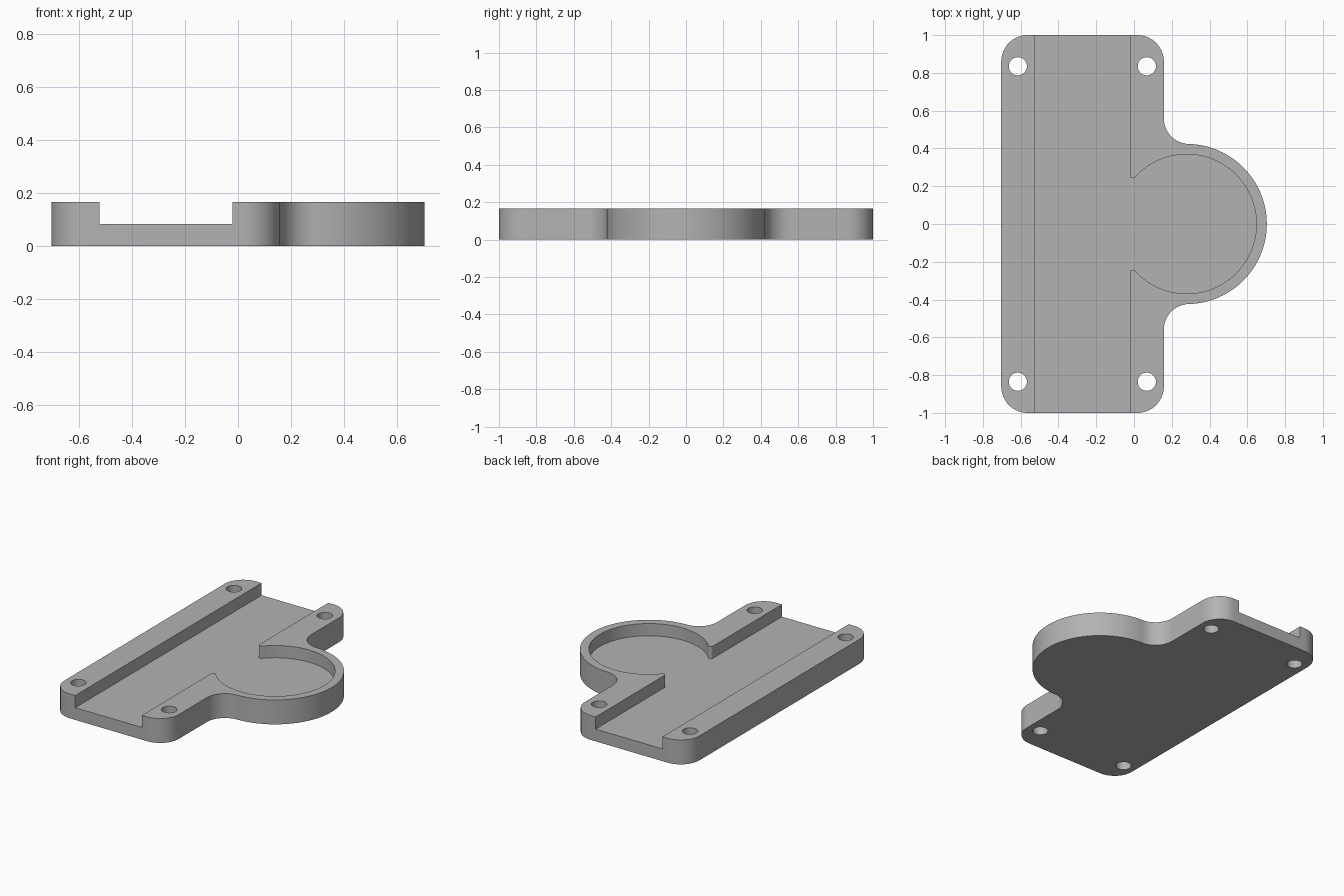
import bpy, bmesh
from math import cos, sin, pi, sqrt, atan2

if "Cube" in bpy.data.objects:
    bpy.data.objects.remove(bpy.data.objects["Cube"], do_unlink=True)

LEFT, RIGHT, LENGTH = -0.703, 0.158, 1.0    # plate edges
TOP, FLOOR = 0.166, 0.083                   # heights
CX, OUTER, INNER = 0.279, 0.424, 0.369      # round boss
CORNER, FILLET, TIP = 0.14, 0.135, 0.015    # rounding radii
SLOT_L, SLOT_R = -0.523, -0.021             # channel walls

grey = bpy.data.materials.new("plain grey")
grey.use_nodes = True
colour = (0.45, 0.45, 0.45, 1)
grey.diffuse_color = colour
grey.node_tree.nodes["Principled BSDF"].inputs["Base Color"].default_value = colour


def arc(x, y, r, a, b, n):
    return [(x + r * cos(a + (b - a) * i / n), y + r * sin(a + (b - a) * i / n))
            for i in range(n + 1)]


def mirrored(half):
    """Close a half outline by reflecting it across y = 0."""
    return half + [(x, -y) for x, y in reversed(half) if abs(y) > 1e-6]


def prism(name, outline, z0, z1):
    bm = bmesh.new()
    base = bm.faces.new([bm.verts.new((x, y, z0)) for x, y in outline])
    new = bmesh.ops.extrude_face_region(bm, geom=[base])["geom"]
    bmesh.ops.translate(bm, vec=(0, 0, z1 - z0),
                        verts=[v for v in new if isinstance(v, bmesh.types.BMVert)])
    bmesh.ops.recalc_face_normals(bm, faces=bm.faces)
    mesh = bpy.data.meshes.new(name)
    bm.to_mesh(mesh)
    bm.free()
    mesh.materials.append(grey)
    obj = bpy.data.objects.new(name, mesh)
    bpy.context.collection.objects.link(obj)
    return obj


# Plate outline: rounded corners, concave fillets and round boss
fx = RIGHT + FILLET
fy = sqrt((OUTER + FILLET) ** 2 - (fx - CX) ** 2)
toward = atan2(fy, fx - CX)
half = arc(LEFT + CORNER, CORNER - LENGTH, CORNER, pi, 1.5 * pi, 16)
half += arc(RIGHT - CORNER, CORNER - LENGTH, CORNER, -pi / 2, 0, 16)
half += arc(fx, -fy, FILLET, pi, pi - toward, 16)
half += arc(CX, 0, OUTER, -toward, 0, 40)[1:]
plate = prism("mounting_plate", mirrored(half), 0, TOP)

# Channel and round pocket, with rounded tips where they meet
tx = SLOT_R + TIP
ty = sqrt((INNER + TIP) ** 2 - (CX - tx) ** 2)
toward = atan2(ty, CX - tx)
half = [(SLOT_L, -1.1), (SLOT_R, -1.1)]
half += arc(tx, -ty, TIP, pi, toward, 10)
half += arc(CX, 0, INNER, toward - pi, 0, 56)[1:]
cutters = [prism("pocket_cutter", mirrored(half), FLOOR, 0.3)]

# Screw holes
for x in (-0.615, 0.068):
    for y in (-0.835, 0.835):
        ring = arc(x, y, 0.048, 0, 2 * pi, 40)[:-1]
        cutters.append(prism("hole_cutter", ring, -0.1, 0.3))

bpy.context.view_layer.objects.active = plate
plate.select_set(True)
for cutter in cutters:
    mod = plate.modifiers.new("cut", 'BOOLEAN')
    mod.operation, mod.solver, mod.object = 'DIFFERENCE', 'EXACT', cutter
    bpy.ops.object.modifier_apply(modifier=mod.name)
    bpy.data.objects.remove(cutter, do_unlink=True)
bpy.ops.object.shade_smooth_by_angle(angle=pi / 6)
